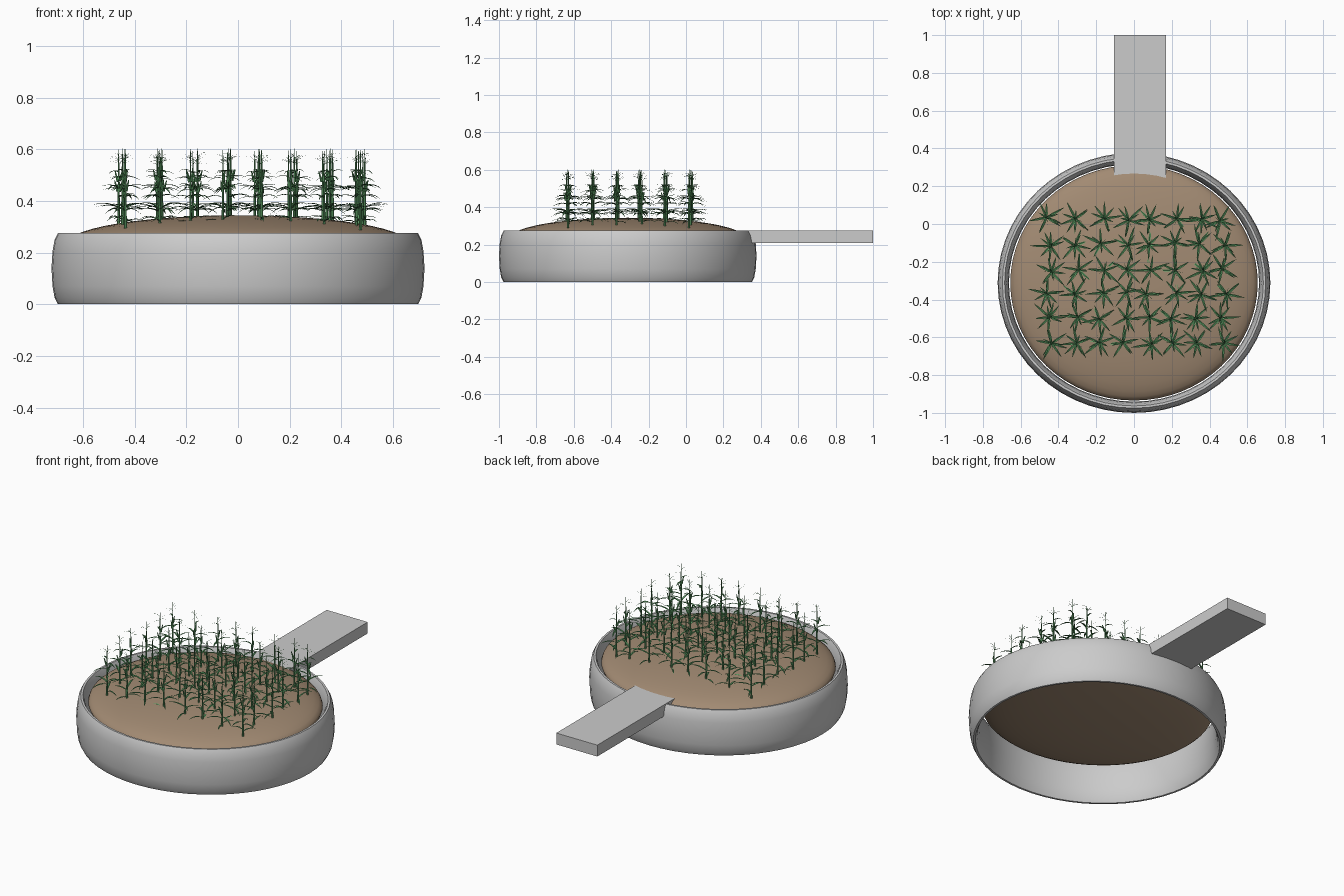
import bpy, bmesh, math, random
from mathutils import Matrix, Vector

if "Cube" in bpy.data.objects:
    bpy.data.objects.remove(bpy.data.objects["Cube"])

random.seed(4)
CY, RX, RY = -0.3115, 0.722, 0.6885   # centre and radii of the oval planter
SX, SY, SZ, SH = 0.655, 0.623, 0.238, 0.106   # soil mound radii, middle, half height


def material(name, rgb):
    m = bpy.data.materials.new(name)
    m.diffuse_color = (*rgb, 1)
    m.use_nodes = True
    m.node_tree.nodes["Principled BSDF"].inputs["Base Color"].default_value = m.diffuse_color
    return m


def add_object(name, mesh, mat=None):
    ob = bpy.data.objects.new(name, mesh)
    bpy.context.collection.objects.link(ob)
    if mat and not mesh.materials:
        mesh.materials.append(mat)
    return ob


def finish(name, bm, mat=None, angle=None):
    bmesh.ops.recalc_face_normals(bm, faces=bm.faces)
    mesh = bpy.data.meshes.new(name)
    bm.to_mesh(mesh)
    bm.free()
    ob = add_object(name, mesh, mat)
    if angle:
        bpy.ops.object.select_all(action='DESELECT')
        ob.select_set(True)
        bpy.context.view_layer.objects.active = ob
        bpy.ops.object.shade_smooth_by_angle(angle=math.radians(angle))
    return ob


def lathe(bm, profile, n):
    """Revolve a closed (x radius, y radius, z) profile into an oval ring."""
    rings = [[bm.verts.new((rx * math.cos(2 * math.pi * i / n),
                            CY + ry * math.sin(2 * math.pi * i / n), z))
              for i in range(n)] for rx, ry, z in profile]
    for a, b in zip(rings, rings[1:] + rings[:1]):
        for i in range(n):
            j = (i + 1) % n
            bm.faces.new((a[i], a[j], b[j], b[i]))


soil_mat = material("soil", (0.36, 0.255, 0.17))
green = material("crop_green", (0.11, 0.34, 0.13))

# Planter ring: a rounded band, open in the middle
bm = bmesh.new()
section = [(0.025, 0), (0.012, 0.025), (0.004, 0.07), (0, 0.14), (0.004, 0.205),
           (0.012, 0.25), (0.025, 0.275), (0.037, 0.275), (0.048, 0.25),
           (0.056, 0.205), (0.06, 0.14), (0.056, 0.07), (0.048, 0.025), (0.037, 0)]
lathe(bm, [(RX - d, RY - d, z) for d, z in section], 56)
finish("planter_ring", bm, angle=50)

# Soil mound: a flattened ball resting inside the ring
bm = bmesh.new()
bmesh.ops.create_uvsphere(bm, u_segments=64, v_segments=24, radius=1,
                          matrix=Matrix.Translation((0, CY, SZ))
                          @ Matrix.Diagonal((SX, SY, SH, 1)))
finish("soil_mound", bm, soil_mat, 60)

# Plank path leading onto the mound from the back
bm = bmesh.new()
bmesh.ops.create_cube(bm, size=1, matrix=Matrix.Translation((0.0325, 0.61, 0.2425))
                      @ Matrix.Diagonal((0.275, 0.78, 0.069, 1)))
finish("plank_path", bm)


def leaf(bm, angle, z, length, width, rise, droop):
    """Arching blade with a folded middle."""
    out = Vector((math.cos(angle), math.sin(angle), 0))
    side = Vector((-out.y, out.x, 0))
    rows = []
    for t, w in ((0, 0.5), (0.25, 1), (0.5, 0.95), (0.75, 0.65), (1, 0.05)):
        p = out * length * t + Vector((0, 0, z + length * (rise * t - droop * t * t)))
        edge = Vector((0, 0, 0.2 * width * w))
        rows.append([bm.verts.new(p + side * s * width * w / 2 + edge * abs(s))
                     for s in (-1, 0, 1)])
    for a, b in zip(rows, rows[1:]):
        for i in range(2):
            bm.faces.new((a[i], a[i + 1], b[i + 1], b[i]))


def cone(bm, base, tip, r1, r2, n=6):
    d = tip - base
    m = Matrix.Translation((base + tip) / 2) @ d.to_track_quat('Z', 'Y').to_matrix().to_4x4()
    bmesh.ops.create_cone(bm, cap_ends=True, segments=n, radius1=r1, radius2=r2,
                          depth=d.length, matrix=m)


# Corn plant variants: stalk, arching leaves, two cobs and a tassel
def corn_mesh(k):
    bm = bmesh.new()
    cone(bm, Vector((0, 0, 0)), Vector((0, 0, 0.28)), 0.006, 0.002)
    levels = [(0.03, 0.09), (0.04, 0.085), (0.072, 0.1), (0.08, 0.105), (0.085, 0.1),
              (0.125, 0.09), (0.155, 0.09), (0.165, 0.085), (0.2, 0.065), (0.225, 0.05)]
    for i, (z, length) in enumerate(levels):
        leaf(bm, i * 2.4 + random.uniform(-0.3, 0.3), z, length * random.uniform(0.85, 1.05),
             0.005 + 0.08 * length, random.uniform(0.35, 0.6), random.uniform(0.35, 0.65))
    for i, z in enumerate((0.15, 0.19)):
        a = k + i * math.pi
        o = Vector((math.cos(a), math.sin(a), 0))
        cone(bm, o * 0.004 + Vector((0, 0, z)), o * 0.017 + Vector((0, 0, z + 0.042)), 0.006, 0.002)
    for i in range(6):
        leaf(bm, i * math.pi / 3 + k, 0.255 + 0.006 * i, 0.04, 0.002, 0.8, 0.6)
    cone(bm, Vector((0, 0, 0.275)), Vector((0, 0, 0.312)), 0.0018, 0.0008, 4)
    mesh = bpy.data.meshes.new("corn_plant_%d" % k)
    bm.to_mesh(mesh)
    bm.free()
    return mesh


variants = [corn_mesh(k) for k in range(4)]

# Crop rows: six rows of eight plants rooted at one level, part sunk in the mound
for r, y in enumerate((0.025, -0.11, -0.245, -0.37, -0.495, -0.635)):
    for c, x in enumerate((-0.445, -0.305, -0.17, -0.045, 0.078, 0.213, 0.347, 0.475)):
        ob = add_object("corn_plant_r%d_c%d" % (r + 1, c + 1), random.choice(variants), green)
        ob.location = (x + random.uniform(-0.02, 0.02),
                       y + random.uniform(-0.01, 0.01), 0.288)
        ob.rotation_euler.z = random.uniform(0, 2 * math.pi)
        ob.scale.z = random.uniform(0.97, 1.01)
